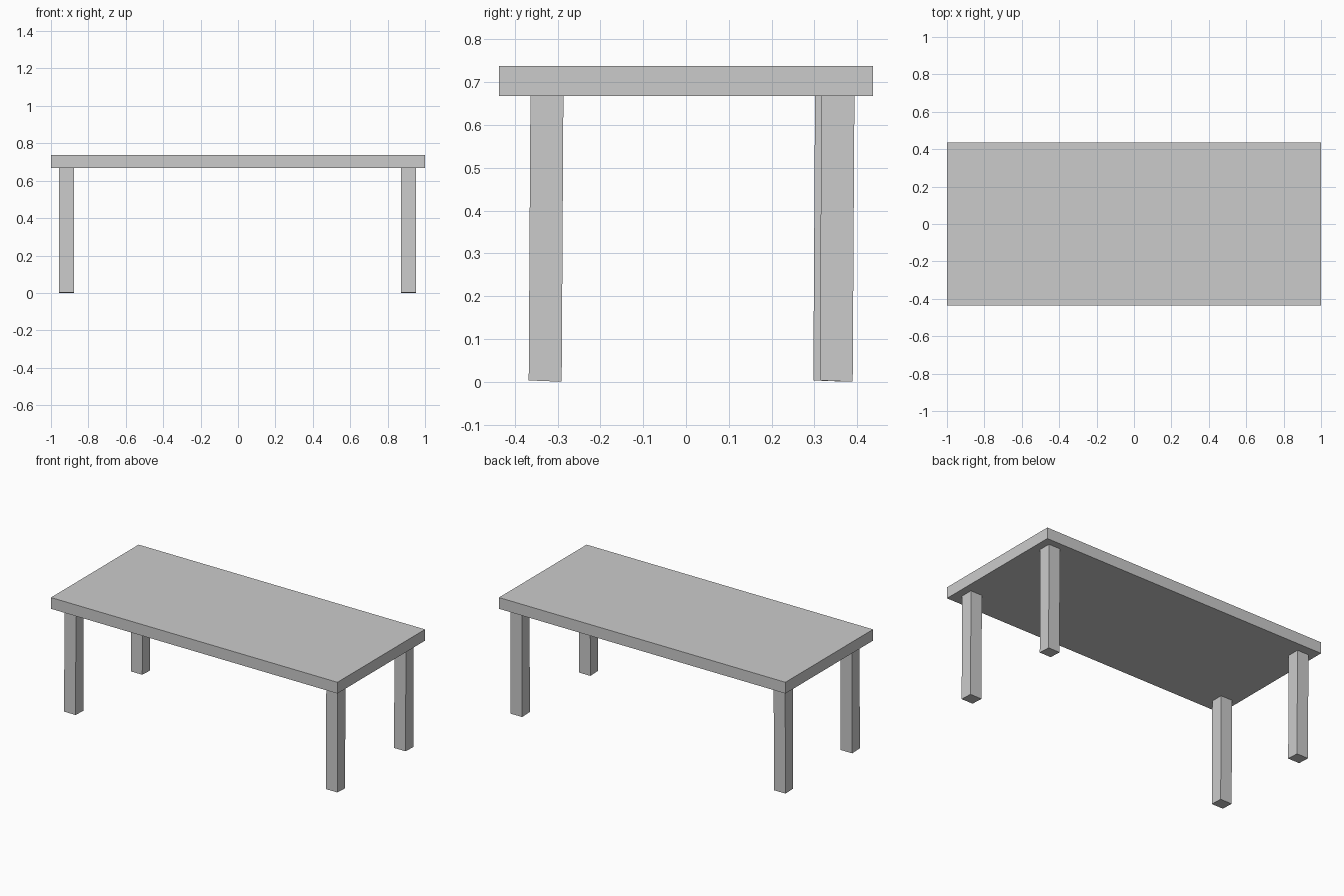
import bpy
import bmesh

if "Cube" in bpy.data.objects:
    bpy.data.objects.remove(bpy.data.objects["Cube"])

LEG_X, LEG_Y = 0.08, 0.077   # leg section
TOP_Z0, TOP_Z1 = 0.667, 0.738
LEAN = 0.004                 # legs lean slightly towards the front at the foot


def box(name, size, centre):
    """Axis-aligned box as a new object."""
    bm = bmesh.new()
    bmesh.ops.create_cube(bm, size=1)
    for v in bm.verts:
        v.co = [c + s * p for c, s, p in zip(centre, size, v.co)]
    mesh = bpy.data.meshes.new(name)
    bm.to_mesh(mesh)
    bm.free()
    obj = bpy.data.objects.new(name, mesh)
    bpy.context.collection.objects.link(obj)
    return obj


def leg(name, x, y):
    """Square leg under the top, with a slightly slanted, leaning foot."""
    obj = box(name, (LEG_X, LEG_Y, TOP_Z0), (x, y, TOP_Z0 / 2))
    for v in obj.data.vertices:
        if v.co.z < 0.1:
            if v.co.y < y:
                v.co.z += 0.003
            v.co.y -= LEAN


# Table top
box("table_top", (2.0, 0.874, TOP_Z1 - TOP_Z0), (0, 0, (TOP_Z0 + TOP_Z1) / 2))

# Four legs (the back pair is slightly staggered)
for name, x, y in (("front_left_leg", -0.917, -0.325),
                   ("front_right_leg", 0.911, -0.325),
                   ("back_left_leg", -0.917, 0.340),
                   ("back_right_leg", 0.911, 0.355)):
    leg(name, x, y)
